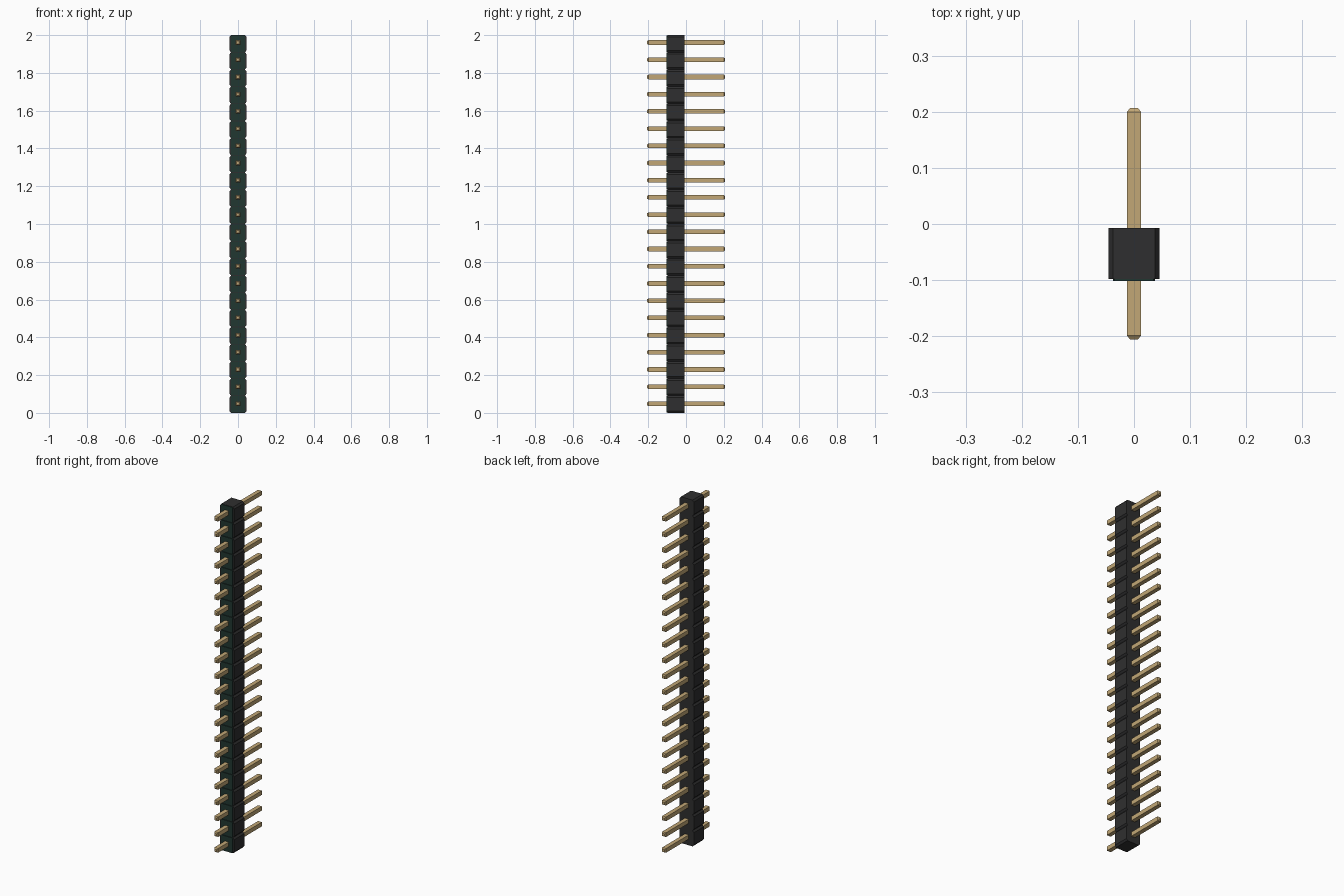
import bpy
import bmesh

cube = bpy.data.objects.get("Cube")
if cube:
    bpy.data.objects.remove(cube, do_unlink=True)

COUNT = 22
PITCH = 2.0 / COUNT


def material(name, rgb, roughness=0.6):
    m = bpy.data.materials.new(name)
    m.use_nodes = True
    m.diffuse_color = (*rgb, 1)
    bsdf = m.node_tree.nodes["Principled BSDF"]
    bsdf.inputs["Base Color"].default_value = (*rgb, 1)
    bsdf.inputs["Roughness"].default_value = roughness
    return m


black = material("black plastic", (0.028, 0.028, 0.029))
green = material("dark green plastic", (0.015, 0.038, 0.031))
gold = material("pale gold metal", (0.54, 0.39, 0.18))


def chamfered_rect(hx, hz, cx, cz):
    """Octagonal outline in the x-z plane."""
    return [(hx - cx, -hz), (hx, -hz + cz), (hx, hz - cz), (hx - cx, hz),
            (-hx + cx, hz), (-hx, hz - cz), (-hx, -hz + cz), (-hx + cx, -hz)]


def square(h):
    return [(h, -h), (h, h), (-h, h), (-h, -h)]


def loft(name, sections, z, pitch, mat):
    """Join (y, outline) sections into a solid and repeat it up the strip."""
    bm = bmesh.new()
    rings = [[bm.verts.new((x, y, pz)) for x, pz in outline]
             for y, outline in sections]
    n = len(rings[0])
    for a, b in zip(rings, rings[1:]):
        for i in range(n):
            bm.faces.new((a[i], a[(i + 1) % n], b[(i + 1) % n], b[i]))
    bm.faces.new(rings[0])
    bm.faces.new(rings[-1])
    bmesh.ops.recalc_face_normals(bm, faces=bm.faces)
    me = bpy.data.meshes.new(name)
    bm.to_mesh(me)
    bm.free()
    me.materials.append(mat)
    ob = bpy.data.objects.new(name, me)
    ob.location.z = z
    bpy.context.collection.objects.link(ob)
    arr = ob.modifiers.new("repeat", 'ARRAY')
    arr.count = COUNT
    arr.use_relative_offset = False
    arr.use_constant_offset = True
    arr.constant_offset_displace = (0, 0, pitch)
    return ob


# Housing: one octagonal block for each pin
block = chamfered_rect(0.045, PITCH / 2, 0.008, 0.010)
loft("housing_blocks", [(-0.098, block), (-0.007, block)],
     PITCH / 2, PITCH, black)

# Thin raised faces on the front of the blocks
plate = chamfered_rect(0.0375, PITCH / 2 - 0.0015, 0.003, 0.004)
loft("front_plates", [(-0.102, plate), (-0.0975, plate)],
     PITCH / 2, PITCH, green)

# Square pins through the housing, with tapered tips
tip, shaft = square(0.007), square(0.0122)
loft("pins", [(-0.206, tip), (-0.199, shaft), (0.200, shaft), (0.207, tip)],
     0.0475, 0.0911, gold)
